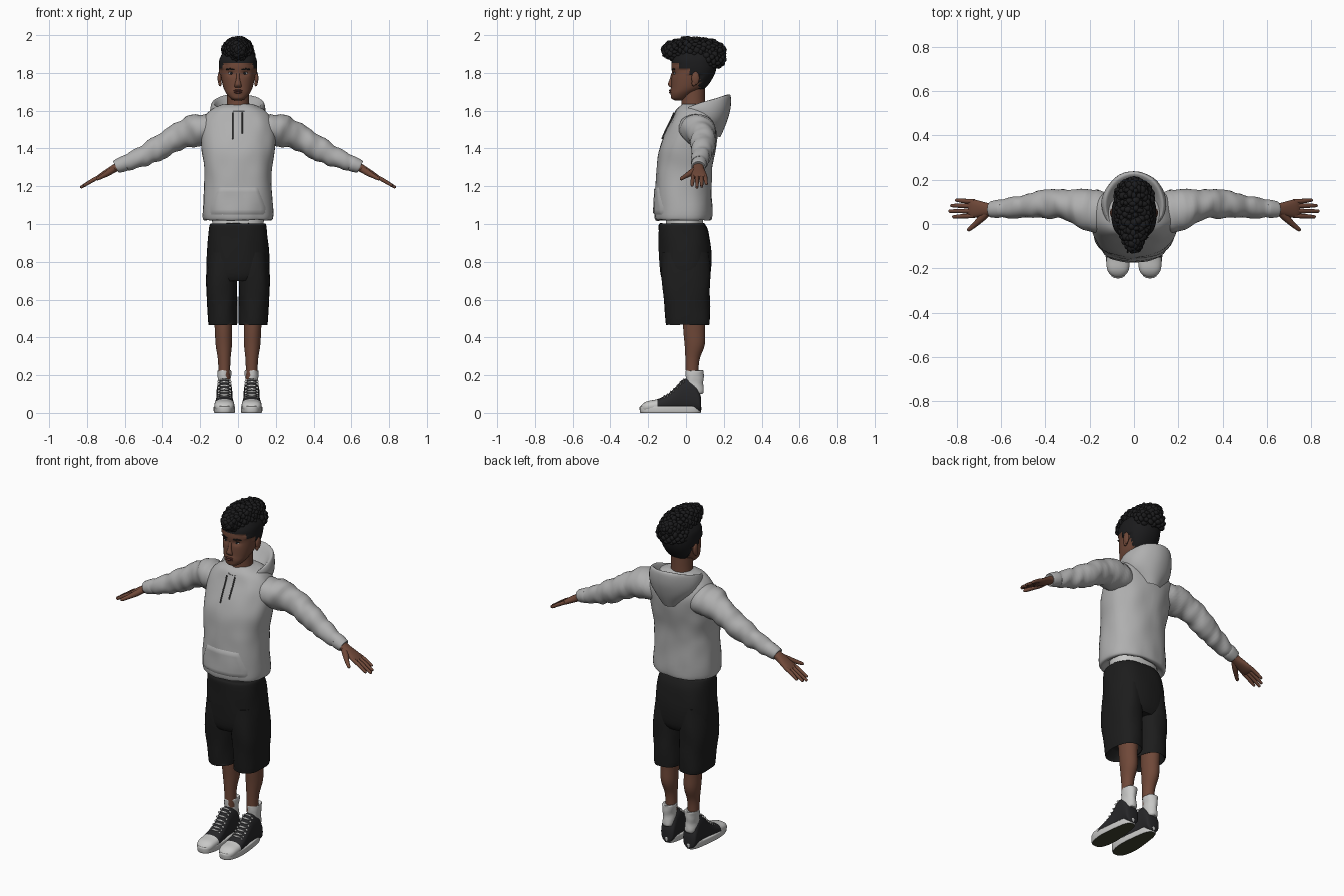
import bpy, bmesh, math, random
from mathutils import Vector, Matrix, noise
from mathutils.bvhtree import BVHTree

random.seed(4)
if "Cube" in bpy.data.objects:
    bpy.data.objects.remove(bpy.data.objects["Cube"])


def material(name, r, g, b):
    m = bpy.data.materials.new(name)
    m.use_nodes = True
    m.diffuse_color = (r, g, b, 1)
    node = next(n for n in m.node_tree.nodes if n.type == 'BSDF_PRINCIPLED')
    node.inputs["Base Color"].default_value = (r, g, b, 1)
    node.inputs["Roughness"].default_value = 0.8
    return m


GREY = material("heather_grey", .43, .43, .43)
SKIN = material("brown_skin", .16, .065, .04)
LIP = material("lip_brown", .11, .035, .027)
HAIR = material("hair_black", .011, .011, .012)
CLOTH = material("shorts_black", .012, .012, .012)
CANVAS = material("canvas_black", .02, .02, .022)
WHITE = material("cotton_white", .58, .58, .57)
RUBBER = material("outsole_olive", .05, .055, .03)
CORD = material("cord_grey", .07, .07, .07)


def finish(bm, name, mats, mirror=False, rule=None, fold=0, freq=(14, 14, 8)):
    """Turn a bmesh into a smooth object; returns a tree for surface lookups."""
    bmesh.ops.recalc_face_normals(bm, faces=bm.faces)
    bm.normal_update()
    if fold:
        shifts = [v.normal * noise.noise(v.co * Vector(freq)) * fold if isinstance(freq, float)
                  else v.normal * noise.noise(Vector([c * f for c, f in zip(v.co, freq)])) * fold
                  for v in bm.verts]
        for v, s in zip(bm.verts, shifts):
            v.co += s
    for f in bm.faces:
        f.smooth = True
        if rule:
            f.material_index = rule(f.calc_center_median(), f.normal)
    tree = BVHTree.FromBMesh(bm)
    mesh = bpy.data.meshes.new(name)
    bm.to_mesh(mesh)
    bm.free()
    mesh.set_sharp_from_angle(angle=math.radians(50))
    ob = bpy.data.objects.new(name, mesh)
    bpy.context.scene.collection.objects.link(ob)
    for m in mats:
        mesh.materials.append(m)
    if mirror:
        mod = ob.modifiers.new("mirror", 'MIRROR')
        mod.use_mirror_merge = False
    return tree


def smooth(keys, k):
    """Catmull-Rom interpolation of tuples."""
    out = []
    for i in range(len(keys) - 1):
        p = [keys[max(i - 1, 0)], keys[i], keys[i + 1], keys[min(i + 2, len(keys) - 1)]]
        for j in range(k):
            t = j / k
            out.append(tuple(.5 * (2*b + (c-a)*t + (2*a-5*b+4*c-d)*t*t + (3*b-a-3*c+d)*t**3)
                             for a, b, c, d in zip(*p)))
    return out + [keys[-1]]


def loft(name, keys, section, mats, n=32, k=4, p=2.0, shape=None, caps=True, **kw):
    """Skin superellipse rings; section maps a key to centre, u and v."""
    bm = bmesh.new()
    rings = []
    for key in smooth(keys, k):
        c, u, v = (Vector(q) for q in section(*key))
        ring = []
        for i in range(n):
            a = math.tau * i / n
            x, y = (math.copysign(abs(q) ** (2 / p), q) for q in (math.cos(a), math.sin(a)))
            co = c + u * x + v * y
            ring.append(bm.verts.new(shape(co) if shape else co))
        rings.append(ring)
    for a, b in zip(rings, rings[1:]):
        for i in range(n):
            j = (i + 1) % n
            bm.faces.new((a[i], a[j], b[j], b[i]))
    if caps:
        bm.faces.new(rings[0])
        bm.faces.new(rings[-1])
    return finish(bm, name, mats, **kw)


def tube(name, keys, mats, **kw):
    """Keys are x, y, z, radius."""
    d = (Vector(keys[-1][:3]) - Vector(keys[0][:3])).normalized()
    u = d.orthogonal().normalized()
    v = d.cross(u)
    return loft(name, keys, lambda x, y, z, r: ((x, y, z), u * r, v * r), mats, n=12, **kw)


def blobs(name, items, mats, sub=3, **kw):
    bm = bmesh.new()
    for centre, radii in items:
        bmesh.ops.create_icosphere(bm, subdivisions=sub, radius=1,
                                   matrix=Matrix.Translation(centre) @ Matrix.Diagonal((*radii, 1)))
    return finish(bm, name, mats, **kw)


def front(tree, x, z):
    hit = tree.ray_cast(Vector((x, -1, z)), Vector((0, 1, 0)))[0]
    return hit.y if hit else 0


def upright(z, yf, yb, rx):
    return (0, (yf + yb) / 2, z), (rx, 0, 0), (0, (yb - yf) / 2, 0)


def limb(z, x, y, rx, ry):
    return (x, y, z), (rx, 0, 0), (0, ry, 0)


# Hoodie body, sleeves and cuffs
body = loft("hoodie_body", [
    (1.04, -.11, .09, .14), (1.02, -.15, .125, .172), (1.05, -.165, .138, .187),
    (1.2, -.16, .135, .18), (1.3, -.155, .14, .18), (1.4, -.14, .155, .193),
    (1.5, -.1, .168, .198), (1.56, -.075, .155, .178), (1.61, -.05, .13, .135),
    (1.635, -.02, .1, .08)], upright, [GREY], n=48, k=5, p=2.3, fold=.007)


def across(x, y, z, ry, rv):
    return (x, y, z), (0, ry, 0), (.45 * rv, 0, .89 * rv)


loft("sleeves", [
    (.08, .05, 1.5, .085, .085), (.2, .06, 1.497, .097, .09), (.3, .085, 1.468, .07, .072),
    (.4, .09, 1.413, .064, .066), (.5, .08, 1.36, .053, .054), (.6, .07, 1.322, .041, .042)],
    across, [GREY], k=8, mirror=True, fold=.009, freq=(28, 12, 12))
loft("cuffs", [
    (.59, .071, 1.327, .037, .039), (.61, .069, 1.317, .041, .041),
    (.645, .066, 1.303, .036, .035), (.645, .066, 1.303, .028, .026)],
    across, [GREY], mirror=True)

# Hood lying open behind the neck
loft("hood", [
    (.03, .065, .065, 1.585, 0), (.06, .1, .1, 1.6, .02), (.08, .125, .135, 1.64, .04),
    (.088, .138, .148, 1.637, .04), (.09, .145, .145, 1.6, .01),
    (.09, .13, .125, 1.545, -.01), (.08, .08, .1, 1.49, -.03)],
    lambda cy, rx, ry, z, tilt: ((0, cy, z), (rx, 0, 0), (0, ry, tilt)),
    [GREY], n=40, caps=False, fold=.004)

# Front pouch pocket, its border sunk into the body
bm = bmesh.new()
rows, cols = 10, 20
grid = []
for i in range(rows + 1):
    z = 1.045 + .155 * i / rows
    half = .15 - .045 * max(0, i / rows - .3) / .7
    line = []
    for j in range(cols + 1):
        x = half * (2 * j / cols - 1)
        edge = i in (0, rows) or j in (0, cols)
        line.append(bm.verts.new((x, front(body, x, z) + (.004 if edge else -.007), z)))
    grid.append(line)
for a, b in zip(grid, grid[1:]):
    for j in range(cols):
        bm.faces.new((a[j], a[j + 1], b[j + 1], b[j]))
finish(bm, "pouch_pocket", [GREY])

# Drawstrings
for side, x, low in (("right", -.028, 1.45), ("left", .022, 1.48)):
    tube(side + "_drawstring",
         [(x, front(body, x, z) - .004, z, .004)
          for z in (low + (1.59 - low) * i / 6 for i in range(7))], [CORD])

# Undershirt and shorts
loft("undershirt", [(.97, -.105, .09, .135), (1.07, -.108, .092, .138)],
     upright, [WHITE], p=2.3)
loft("shorts_hips", [
    (.7, -.12, .11, .14), (.74, -.135, .13, .163), (.85, -.142, .135, .163),
    (.95, -.145, .122, .155), (.995, -.143, .103, .149), (1.003, -.13, .095, .14)],
    upright, [CLOTH], n=40, p=2.5, fold=.005)
loft("shorts_legs", [
    (.85, .08, -.004, .075, .125), (.72, .085, -.002, .081, .131), (.6, .086, .005, .081, .121),
    (.475, .081, .01, .076, .115), (.48, .081, .01, .07, .108), (.52, .08, .02, .06, .08)],
    limb, [CLOTH], p=2.5, mirror=True, fold=.006)

# Legs and socks
loft("legs", [
    (.6, .08, .045, .052, .062), (.45, .077, .043, .046, .058), (.36, .075, .046, .043, .053),
    (.28, .073, .034, .033, .037), (.18, .072, .032, .03, .032)],
    limb, [SKIN], mirror=True)
loft("socks", [
    (.1, .072, .046, .03, .042), (.115, .072, .048, .034, .047), (.16, .073, .045, .033, .045),
    (.21, .073, .047, .037, .048), (.225, .073, .046, .035, .046), (.218, .073, .04, .028, .032)],
    limb, [WHITE], mirror=True, fold=.004, freq=(30, 30, 30))


# High-top shoes: uppers with pale toe caps, soles and laces
def along(y, top, w):
    return (.072, y, top / 2 + .005), (w, 0, 0), (0, 0, top / 2)


upper = [(.08, .07, .025), (.072, .105, .04), (.05, .155, .043), (.02, .178, .042),
         (-.02, .17, .041), (-.06, .125, .043), (-.1, .092, .048), (-.15, .068, .053),
         (-.2, .058, .05), (-.225, .046, .038), (-.24, .03, .018)]
loft("shoe_uppers", upper, along, [CANVAS, WHITE], p=2.4, k=5, mirror=True,
     rule=lambda c, n: int(c.y < -.155))


def taper(co):
    """Narrow the heel and waist of the sole."""
    f = 1 - .2 * max(0, min(1, (co.y + .12) / .12))
    return Vector((.072 + (co.x - .072) * f, co.y, co.z))


loft("shoe_soles", [(0, .072, -.082, .054, .158), (.008, .072, -.082, .057, .162),
                    (.032, .072, -.082, .057, .163), (.036, .072, -.082, .05, .155)],
     limb, [WHITE, RUBBER], p=2.7, shape=taper, mirror=True,
     rule=lambda c, n: int(n.z < -.7))
laces = []
for i in range(7):
    y = -.115 + .017 * i
    top = next(a[1] + (b[1] - a[1]) * (y - a[0]) / (b[0] - a[0])
               for a, b in zip(upper, upper[1:]) if a[0] >= y >= b[0])
    laces.append(((.072, y, top + .004), (.027, .0045, .006)))
    laces += [((.072 + s * .03, y, top - .006), (.008, .004, .007)) for s in (-1, 1)]
blobs("shoe_laces", laces, [WHITE], sub=2, mirror=True)

# Neck and head
loft("neck", [(1.55, -.035, .11, .075), (1.62, -.025, .1, .06), (1.72, -.025, .1, .057)],
     upright, [SKIN])


def hairy(c):
    """True inside the hairline."""
    return (c.z > 1.85 or (c.y > .015 and c.z > 1.79) or (c.y > .07 and c.z > 1.715)
            or (abs(c.x) > .075 and c.z > 1.82))


def sculpt(co):
    """Press in eye sockets, raise the mouth, thicken the hair."""
    if co.y < 0:
        for s in (-1, 1):
            co.y += .009 * math.exp(-((co.x - s * .036) / .02) ** 2 - ((co.z - 1.797) / .013) ** 2)
        co.y -= .006 * math.exp(-(co.x / .025) ** 2 - ((co.z - 1.703) / .014) ** 2)
    if hairy(co):
        co.x *= 1.08
        co.y += .012 if co.y > .06 else 0
    return co


head = loft("head", [
    (1.655, -.06, -.01, .022), (1.665, -.077, .01, .04), (1.69, -.08, .04, .061),
    (1.72, -.078, .09, .076), (1.76, -.077, .122, .086), (1.8, -.075, .142, .092),
    (1.84, -.077, .15, .094), (1.88, -.07, .145, .088), (1.92, -.04, .12, .062),
    (1.94, 0, .08, .025)], upright, [SKIN, HAIR], n=56, k=7, p=2.2, shape=sculpt,
    rule=lambda c, n: int(hairy(c)))
loft("nose", [
    (1.8, -.068, .008, .008), (1.765, -.077, .01, .01), (1.74, -.081, .017, .014),
    (1.727, -.076, .019, .011), (1.72, -.07, .012, .005)],
    lambda z, y, a, b: ((0, y, z), (a, 0, 0), (0, b, 0)), [SKIN], n=16)
blobs("ears", [((.097, .05, 1.772), (.011, .021, .036)), ((.095, .042, 1.745), (.009, .012, .016))],
      [SKIN], mirror=True)
eye = front(head, .036, 1.797)
blobs("eyes", [((.036, eye, 1.797), (.014, .004, .006))], [WHITE], mirror=True)
blobs("irises", [((.036, eye - .003, 1.797), (.006, .003, .006)),
                 ((.036, eye - .002, 1.803), (.016, .004, .002))], [HAIR], mirror=True)
blobs("eyebrows", [((x, front(head, x, 1.82), 1.82 + h), (.013, .004, .004))
                   for x, h in ((.028, -.002), (.04, .001), (.052, -.001))], [HAIR], mirror=True)
mouth = front(head, 0, 1.703)
blobs("lips", [((0, mouth + .003, 1.707), (.026, .007, .005)),
               ((0, mouth + .003, 1.697), (.022, .008, .006))], [LIP])

# Curly hair: two cores covered in small curls
curls = []
for centre, radii, count in (((0, .04, 1.918), (.074, .16, .062), 230),
                             ((0, .115, 1.875), (.082, .085, .055), 100)):
    curls.append((centre, radii))
    for i in range(count):
        h = 1 - 2 * (i + .5) / count
        r = math.sqrt(1 - h * h)
        d = Vector((r * math.cos(i * 2.4), r * math.sin(i * 2.4), h))
        if d.z < -.75 or (centre[1] > .1 and d.y < -.1):
            continue
        d.x *= 1 - .3 * max(0, -d.y)
        pos = Vector(centre) + Vector([a * b for a, b in zip(d, radii)])
        curls.append((pos, [random.uniform(.011, .02) for _ in range(3)]))
curls[0] = (curls[0][0], (.062, .15, .06))
blobs("curly_hair", curls, [HAIR], sub=2)

# Hands with fingers and thumbs
WRIST = Vector((.632, .066, 1.307))
REACH, BACK = Vector((.87, 0, -.49)), Vector((.49, 0, .87))


def at(s, t, h=0):
    return WRIST + REACH * s + Vector((0, t, 0)) + BACK * h


loft("palms", [
    (-.02, 0, .028, .024), (.03, 0, .029, .021), (.07, .002, .036, .018),
    (.11, .004, .042, .014), (.13, .005, .038, .009)],
    lambda s, t, w, h: (at(s, t), (0, w, 0), BACK * h), [SKIN], n=24, p=2.3, mirror=True)
for name, t, end in (("index", -.029, .215), ("middle", -.007, .234),
                     ("ring", .015, .225), ("little", .036, .2)):
    tube(name + "_fingers", [
        (*at(.1, t), .01), (*at(.15, t * 1.05, .002), .0105), (*at(end - .012, t * 1.15), .008),
        (*at(end - .003, t * 1.15), .006), (*at(end, t * 1.15), .002)], [SKIN], mirror=True)
tube("thumbs", [
    (*at(.02, -.005), .016), (*at(.06, -.035, -.004), .017), (*at(.1, -.068, -.005), .012),
    (*at(.13, -.09, -.004), .009), (*at(.138, -.096, -.004), .003)], [SKIN], mirror=True)
